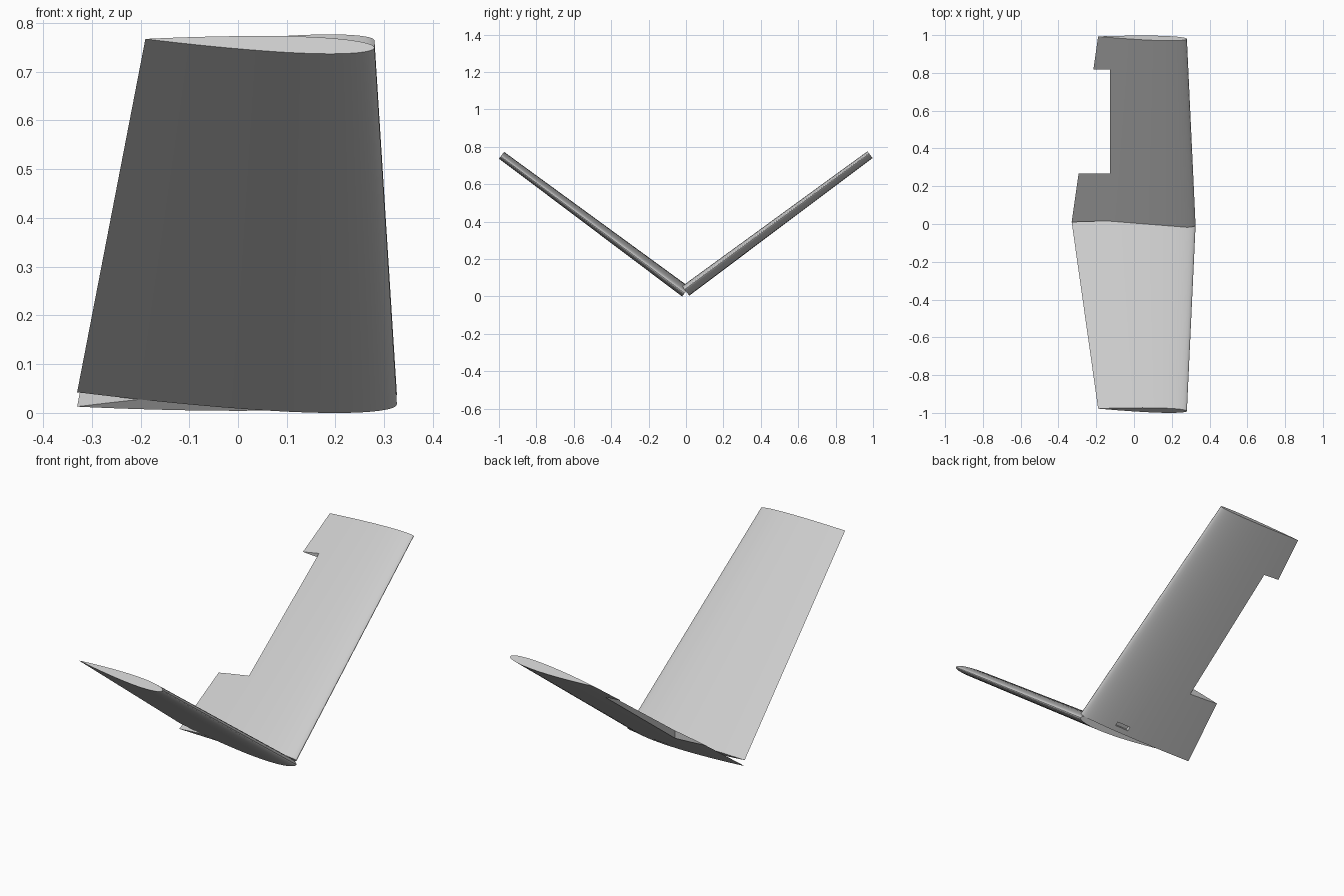
import bpy, bmesh, math
from mathutils import Vector

cube = bpy.data.objects.get("Cube")
if cube:
    bpy.data.objects.remove(cube, do_unlink=True)

DIHEDRAL = math.radians(36.5)
SPAN = 1.2255
BASE_Z = 0.0276
COS, SIN = math.cos(DIHEDRAL), math.sin(DIHEDRAL)

grey = bpy.data.materials.new("light_grey")
grey.use_nodes = True
colour = (0.6, 0.6, 0.6, 1)
grey.diffuse_color = colour
grey.node_tree.nodes["Principled BSDF"].inputs["Base Color"].default_value = colour


def panel_point(side, x, s, n):
    """Chord, span and normal coordinates of a tilted panel to model space."""
    return Vector((x, side * (s * COS - n * SIN), BASE_Z + s * SIN + n * COS))


def half_thickness(c):
    """Symmetric airfoil, nine per cent thick, with a closed trailing edge."""
    return 0.45 * (0.2969 * math.sqrt(c) - 0.126 * c - 0.3516 * c**2
                   + 0.2843 * c**3 - 0.1036 * c**4)


def airfoil(steps=28):
    """Loop of (chord fraction, offset), tilted by a small incidence."""
    cs = [(1 - math.cos(math.pi * i / steps)) / 2 for i in range(steps + 1)]
    tilt = lambda c: -0.019 + 0.047 * c
    upper = [(c, tilt(c) + half_thickness(c)) for c in reversed(cs)]
    lower = [(c, tilt(c) - half_thickness(c)) for c in cs[1:-1]]
    return upper + lower


def mesh_object(name, bm):
    bmesh.ops.recalc_face_normals(bm, faces=bm.faces)
    mesh = bpy.data.meshes.new(name)
    bm.to_mesh(mesh)
    bm.free()
    mesh.materials.append(grey)
    obj = bpy.data.objects.new(name, mesh)
    bpy.context.collection.objects.link(obj)
    return obj


def box(name, xs, us, vs, place):
    """Box between pairs of limits, placed by a mapping function."""
    bm = bmesh.new()
    bmesh.ops.create_cube(bm, size=1)
    for v in bm.verts:
        v.co = place(*(lim[int(k > 0)] for lim, k in zip((xs, us, vs), v.co)))
    return mesh_object(name, bm)


def cut(obj, cutter):
    cutter.hide_render = True
    mod = obj.modifiers.new("cut", "BOOLEAN")
    mod.operation = "DIFFERENCE"
    mod.solver = "EXACT"
    mod.object = cutter
    bpy.context.view_layer.objects.active = obj
    bpy.ops.object.modifier_apply(modifier=mod.name)
    bpy.data.objects.remove(cutter, do_unlink=True)


def tail_panel(name, side):
    # Tapered airfoil loft from root to tip
    bm = bmesh.new()
    rings = []
    for s, lead, trail in ((0, 0.326, -0.33), (SPAN, 0.28, -0.19)):
        chord = lead - trail
        rings.append([bm.verts.new(panel_point(side, lead - c * chord, s, -side * n * chord))
                      for c, n in airfoil()])
    root, tip = rings
    for i in range(len(root)):
        j = (i + 1) % len(root)
        bm.faces.new((root[i], root[j], tip[j], tip[i]))
    bm.faces.new(root)
    bm.faces.new(tip)
    panel = mesh_object(name, bm)

    # Control surface opening in the trailing edge
    cut(panel, box("opening_cutter", (-0.6, -0.127), (0.267, 0.817), (-1, 2),
                   lambda x, y, z: Vector((x, side * y, z))))
    # Small slot in the underside near the root
    cut(panel, box("slot_cutter", (0.07, 0.145), (0.026, 0.046), (-0.06, -0.011),
                   lambda x, s, n: panel_point(side, x, s, n)))

    bpy.ops.object.select_all(action="DESELECT")
    panel.select_set(True)
    bpy.context.view_layer.objects.active = panel
    bpy.ops.object.shade_smooth_by_angle(angle=math.radians(30))


tail_panel("front_tail_panel", -1)
tail_panel("back_tail_panel", 1)
